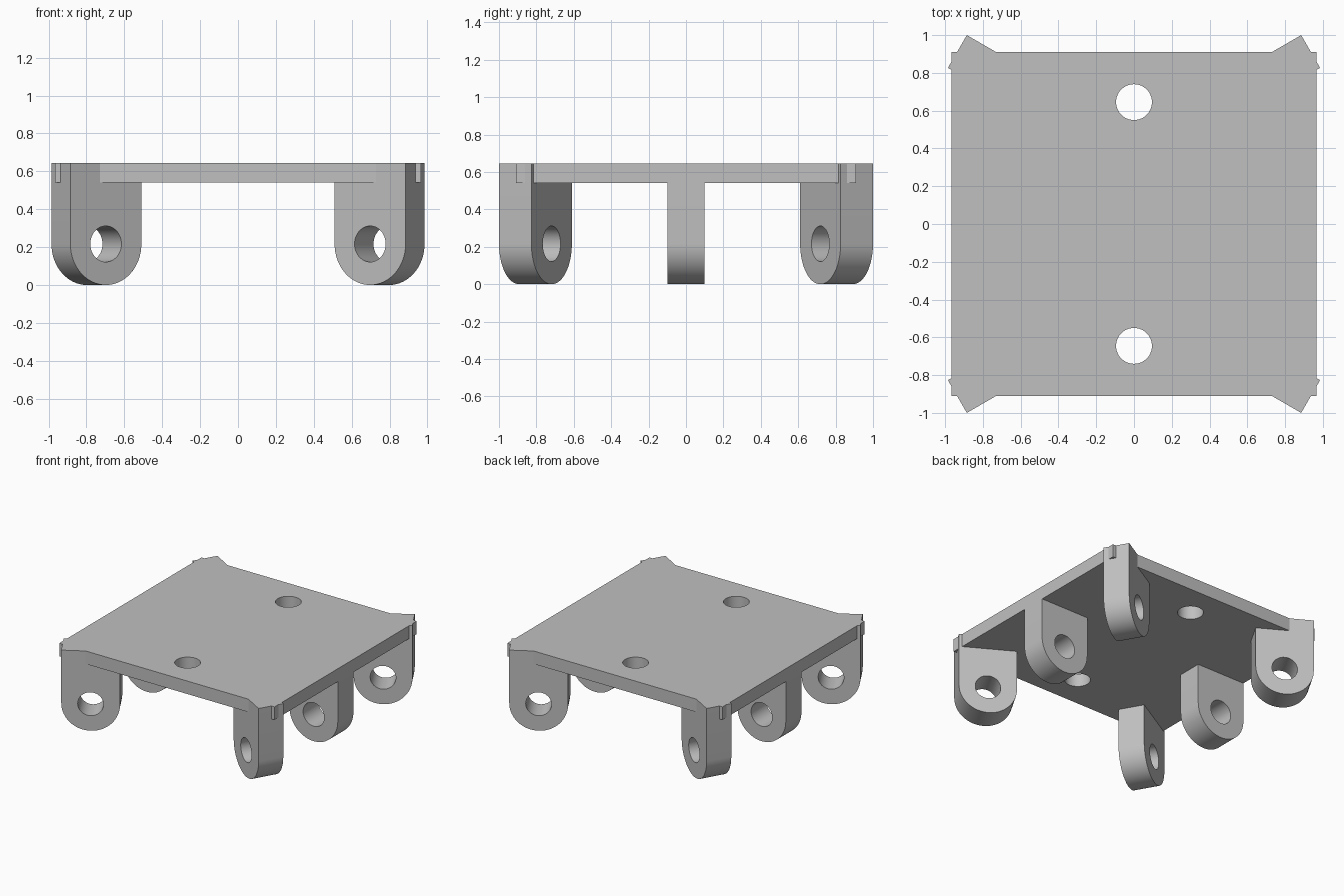
import bpy, bmesh
from math import cos, sin, pi, radians
from mathutils import Matrix, Vector

default_cube = bpy.data.objects.get("Cube")
if default_cube:
    bpy.data.objects.remove(default_cube, do_unlink=True)

# Overall sizes
TOP, UNDERSIDE = 0.645, 0.54
HALF_X, HALF_Y = 0.965, 0.91
LUG_RADIUS, LUG_THICKNESS = 0.2165, 0.2
HOLE_RADIUS = 0.095

grey = bpy.data.materials.new("plain grey")
grey.use_nodes = True
colour = (0.527, 0.527, 0.527, 1)
grey.diffuse_color = colour
grey.node_tree.nodes["Principled BSDF"].inputs["Base Color"].default_value = colour


def arc(cx, cy, radius, start, end, steps):
    return [(cx + radius * cos(start + (end - start) * i / steps),
             cy + radius * sin(start + (end - start) * i / steps))
            for i in range(steps + 1)]


def circle(cx, cy, radius):
    return arc(cx, cy, radius, 0, 2 * pi, 48)[:-1]


def pierced_solid(name, loops, depth, matrix):
    """Fill an outline with holes, and extrude it evenly about its plane."""
    bm = bmesh.new()
    for loop in loops:
        verts = [bm.verts.new((x, y, -depth / 2)) for x, y in loop]
        for a, b in zip(verts, verts[1:] + verts[:1]):
            bm.edges.new((a, b))
    bmesh.ops.triangle_fill(bm, edges=bm.edges[:], use_beauty=True, normal=(0, 0, 1))
    extruded = bmesh.ops.extrude_face_region(bm, geom=bm.faces[:], use_keep_orig=True)
    moved = [g for g in extruded["geom"] if isinstance(g, bmesh.types.BMVert)]
    bmesh.ops.translate(bm, verts=moved, vec=Vector((0, 0, depth)))
    bmesh.ops.recalc_face_normals(bm, faces=bm.faces[:])
    bm.transform(matrix)
    mesh = bpy.data.meshes.new(name)
    bm.to_mesh(mesh)
    bm.free()
    mesh.materials.append(grey)
    obj = bpy.data.objects.new(name, mesh)
    bpy.context.collection.objects.link(obj)
    bpy.ops.object.select_all(action="DESELECT")
    obj.select_set(True)
    bpy.context.view_layer.objects.active = obj
    bpy.ops.object.shade_smooth_by_angle(angle=radians(30))
    return obj


def lug(name, x, y, angle, top):
    """Upright tab with a round foot and a pin hole."""
    r = LUG_RADIUS
    outline = [(r, top), (-r, top)] + arc(0, r, r, pi, 2 * pi, 32)
    place = (Matrix.Translation((x, y, 0)) @ Matrix.Rotation(angle, 4, "Z")
             @ Matrix.Rotation(pi / 2, 4, "X"))
    pierced_solid(name, [outline, circle(0, r, HOLE_RADIUS)], LUG_THICKNESS, place)


# Flat plate with two round holes
rectangle = [(-HALF_X, -HALF_Y), (HALF_X, -HALF_Y), (HALF_X, HALF_Y), (-HALF_X, HALF_Y)]
pierced_solid("plate",
              [rectangle] + [circle(0, s * HALF_Y * 0.709, HOLE_RADIUS) for s in (-1, 1)],
              TOP - UNDERSIDE, Matrix.Translation((0, 0, (TOP + UNDERSIDE) / 2)))

# Four turned corner lugs, and a straight lug midway along each side
for sx, side in ((-1, "right"), (1, "left")):
    for sy, end in ((-1, "front"), (1, "back")):
        lug(f"{end}_{side}_lug", sx * 0.7475, sy * 0.805, radians(30) * sx * sy, TOP)
    lug(f"middle_{side}_lug", sx * (HALF_X - LUG_RADIUS), 0, 0, UNDERSIDE)
